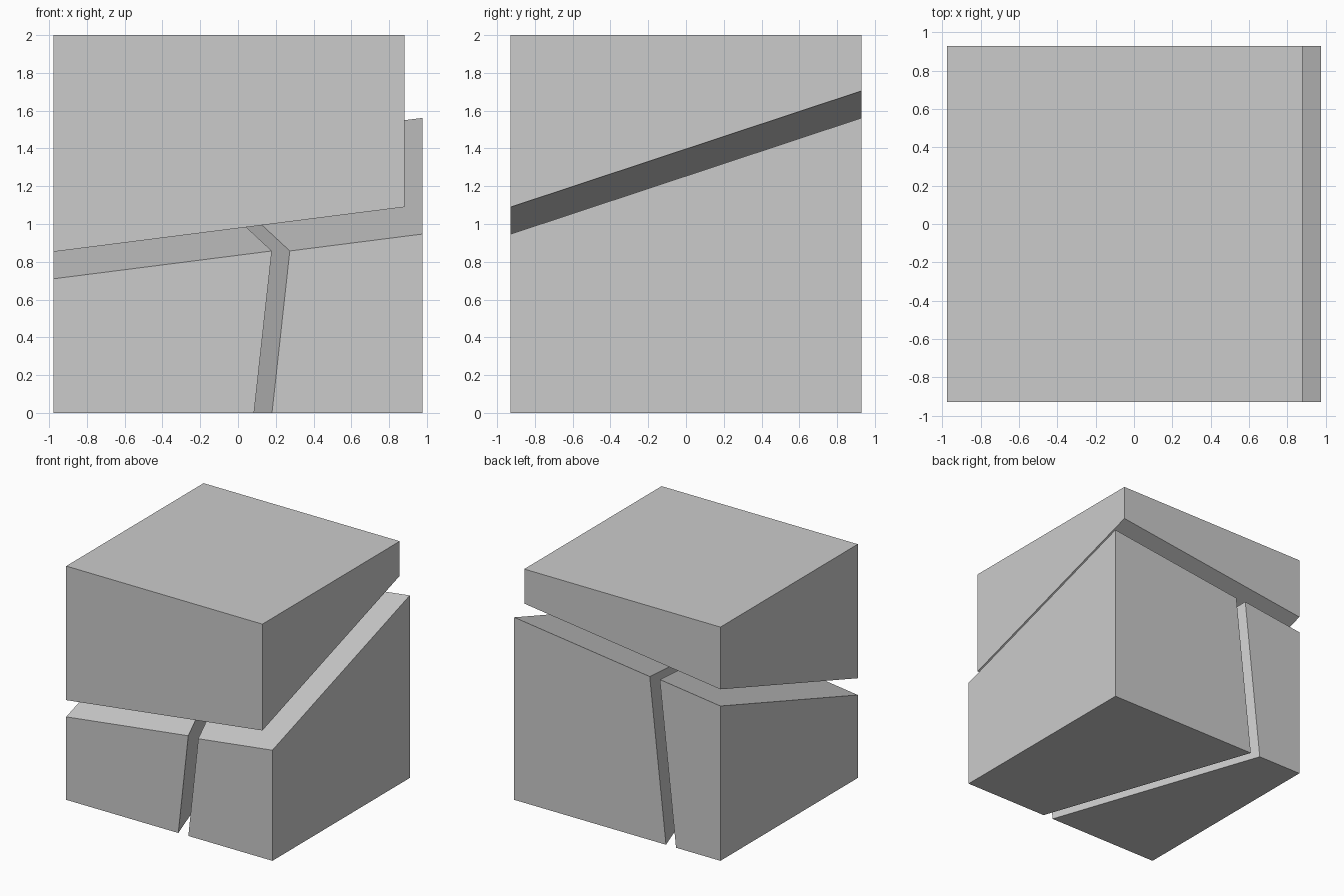
import bpy, bmesh
from mathutils import Vector

if "Cube" in bpy.data.objects:
    bpy.data.objects.remove(bpy.data.objects["Cube"])

SIDE = 1.857            # edge of the uncut cube
LIFT, SHIFT = 0.143, 0.095
X0, Y0 = -0.976, -SIDE / 2

# Cut planes: point and normal
slope_cut = (Vector((X0, Y0, 0.71)), Vector((-0.1275, -0.331, 1)))
split_cut = (Vector((0.085, Y0, 0)), Vector((1, 0.345, -0.11)))


def chunk(name, cuts, offset):
    """Cube trimmed by planes; sign +1 keeps the side the normal points to."""
    bm = bmesh.new()
    bmesh.ops.create_cube(bm, size=SIDE)
    bmesh.ops.translate(bm, verts=bm.verts, vec=(X0 + SIDE / 2, 0, SIDE / 2))
    for (co, no), sign in cuts:
        geom = bm.verts[:] + bm.edges[:] + bm.faces[:]
        bmesh.ops.bisect_plane(bm, geom=geom, plane_co=co, plane_no=no * sign,
                               clear_inner=True)
        bmesh.ops.holes_fill(bm, edges=[e for e in bm.edges if e.is_boundary])
    bmesh.ops.translate(bm, verts=bm.verts, vec=offset)
    bmesh.ops.recalc_face_normals(bm, faces=bm.faces)
    mesh = bpy.data.meshes.new(name)
    bm.to_mesh(mesh)
    bm.free()
    bpy.context.collection.objects.link(bpy.data.objects.new(name, mesh))


# Raised top chunk and the two halves of the lower part
chunk("upper_chunk", [(slope_cut, 1)], (0, 0, LIFT))
chunk("lower_left_chunk", [(slope_cut, -1), (split_cut, -1)], (0, 0, 0))
chunk("lower_right_chunk", [(slope_cut, -1), (split_cut, 1)], (SHIFT, 0, 0))
